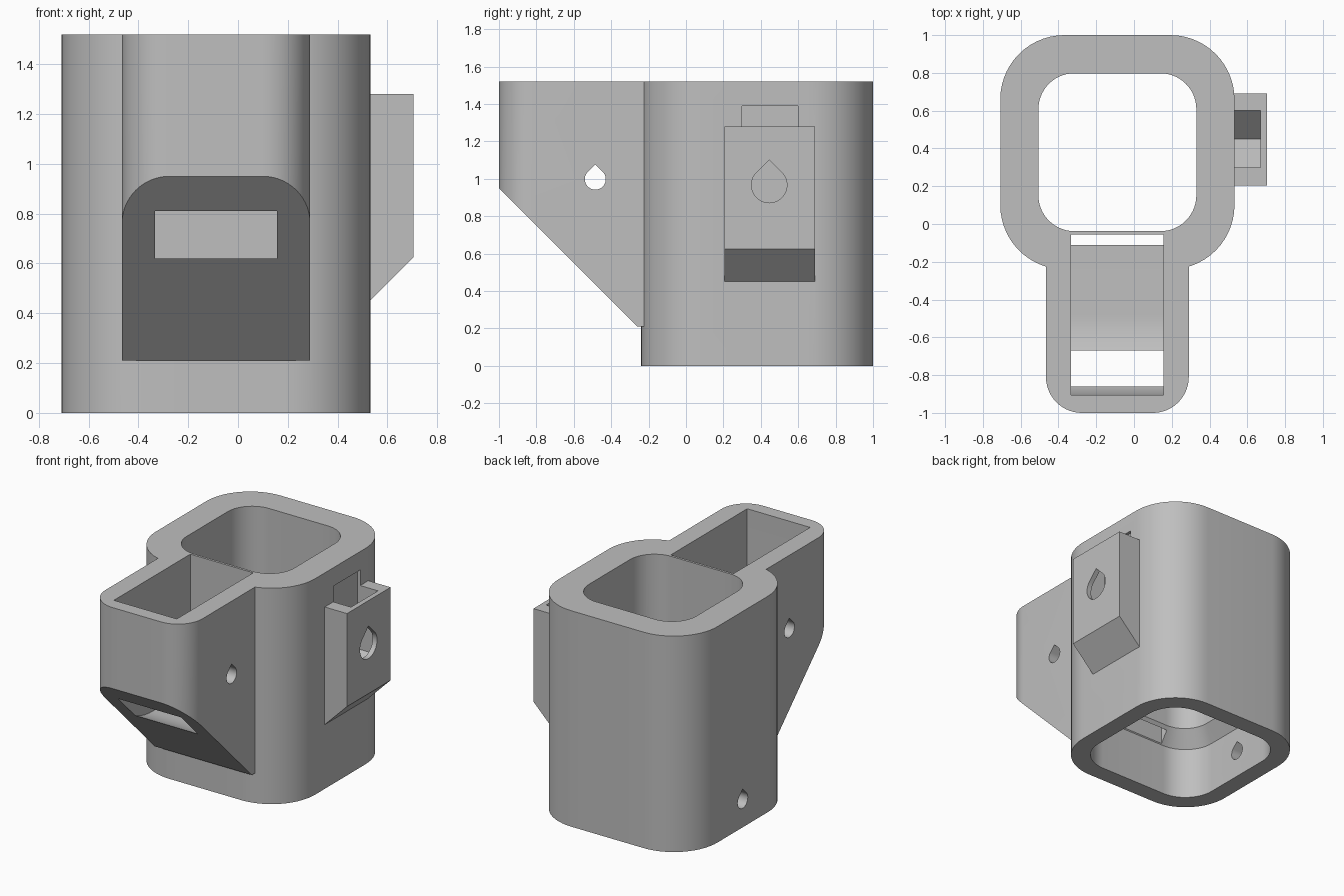
import bpy, bmesh
from math import sin, cos, pi, radians

if "Cube" in bpy.data.objects:
    bpy.data.objects.remove(bpy.data.objects["Cube"], do_unlink=True)

grey = bpy.data.materials.new("plain grey")
grey.use_nodes = True
COLOUR = (0.52, 0.52, 0.52, 1)
grey.diffuse_color = COLOUR
grey.node_tree.nodes["Principled BSDF"].inputs["Base Color"].default_value = COLOUR


def loft(name, rings):
    """Closed solid through matching rings of 3D points."""
    bm = bmesh.new()
    loops = [[bm.verts.new(p) for p in ring] for ring in rings]
    n = len(loops[0])
    for low, high in zip(loops, loops[1:]):
        for i in range(n):
            j = (i + 1) % n
            bm.faces.new((low[i], low[j], high[j], high[i]))
    bm.faces.new(loops[0][::-1])
    bm.faces.new(loops[-1])
    bmesh.ops.recalc_face_normals(bm, faces=bm.faces)
    mesh = bpy.data.meshes.new(name)
    bm.to_mesh(mesh)
    bm.free()
    mesh.materials.append(grey)
    obj = bpy.data.objects.new(name, mesh)
    bpy.context.collection.objects.link(obj)
    return obj


def along_x(name, profile, x0, x1):
    return loft(name, [[(x, y, z) for y, z in profile] for x in (x0, x1)])


def rounded(cx, cy, hx, hy, r, z, steps=14):
    """Rounded rectangle ring at height z."""
    ring = []
    for k, (sx, sy) in enumerate([(1, 1), (-1, 1), (-1, -1), (1, -1)]):
        for i in range(steps + 1):
            a = (k + i / steps) * pi / 2
            ring.append((cx + sx * (hx - r) + r * cos(a), cy + sy * (hy - r) + r * sin(a), z))
    return ring


def teardrop(y, z, r, steps=28):
    """Round hole with a pointed top."""
    arc = [radians(135 + 270 * i / steps) for i in range(steps + 1)]
    return [(y + r * cos(a), z + r * sin(a)) for a in arc] + [(y, z + r * 2 ** 0.5)]


def combine(target, other, operation):
    mod = target.modifiers.new("combine", 'BOOLEAN')
    mod.operation = operation
    mod.solver = 'EXACT'
    mod.object = other
    bpy.context.view_layer.update()
    graph = bpy.context.evaluated_depsgraph_get()
    mesh = bpy.data.meshes.new_from_object(target.evaluated_get(graph))
    target.modifiers.clear()
    target.data = mesh
    bpy.data.objects.remove(other, do_unlink=True)


TOP = 1.52
CX, CY = -0.088, 0.38

# Main tube
housing = loft("housing", [rounded(CX, CY, 0.62, 0.62, 0.34, z) for z in (0, TOP)])

# Front chute with its underside sliced at 45 degrees
chute = loft("chute", [rounded(CX, -0.4, 0.378, 0.6, 0.19, z) for z in (0.21, TOP)])
wedge = along_x("wedge", [(-1.2, 1.15), (-0.1, 0.05), (-0.1, -0.2), (-1.2, -0.2)], -1, 1)
combine(chute, wedge, 'DIFFERENCE')
combine(housing, chute, 'UNION')

# Side bracket with a sloping underside
side = [(0.45, 0.37), (0.705, 0.625), (0.705, 1.28), (0.45, 1.28)]
bracket = loft("bracket", [[(x, y, z) for x, z in side] for y in (0.205, 0.69)])
combine(housing, bracket, 'UNION')

# Tube bore: wide at the foot, tapering to the narrow upper part
levels = [(-0.1, 0.495, 0.23), (0.37, 0.495, 0.23), (0.48, 0.418, 0.19), (1.6, 0.418, 0.19)]
bore = loft("bore", [rounded(CX, CY, h, h, r, z) for z, h, r in levels])

# Chute pocket: rounded front floor that breaks through the slope
R = 0.425
curve = [(-0.48 - R * cos(a), 1.0 - R * sin(a)) for a in [i * pi / 48 for i in range(25)]]
pocket = along_x("pocket", [(-0.055, 1.6), (-0.905, 1.6)] + curve
                 + [(-0.11, 0.575), (-0.11, 0.3), (-0.055, 0.3)], -0.333, 0.157)

# Bracket slot with a V floor, and the round holes
slot = along_x("slot", [(0.30, 1.39), (0.30, 0.83), (0.45, 0.68), (0.60, 0.83), (0.60, 1.39)], 0.51, 0.67)
pin_hole = along_x("pin_hole", teardrop(-0.485, 0.998, 0.056), -0.7, 0.5)
foot_hole = along_x("foot_hole", teardrop(CY, 0.19, 0.056), -0.9, -0.4)
bracket_hole = along_x("bracket_hole", teardrop(0.445, 0.967, 0.095), 0.6, 0.8)

for cutter in (bore, pocket, slot, pin_hole, foot_hole, bracket_hole):
    combine(housing, cutter, 'DIFFERENCE')

# Smooth curved walls, crisp edges
bpy.ops.object.select_all(action='DESELECT')
housing.select_set(True)
bpy.context.view_layer.objects.active = housing
bpy.ops.object.shade_smooth_by_angle(angle=radians(25))
